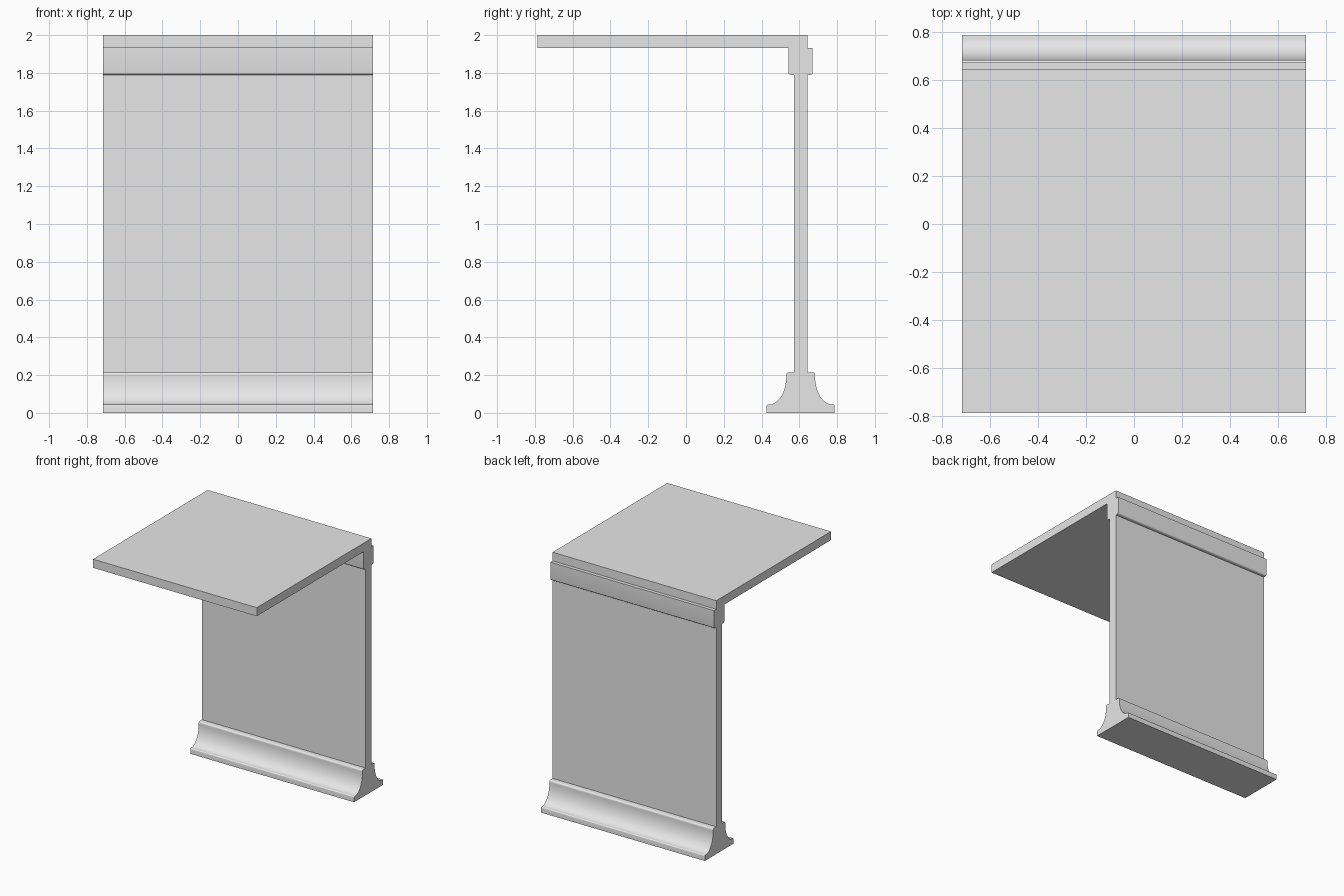
import bpy
import bmesh
from math import cos, sin, pi

if "Cube" in bpy.data.objects:
    bpy.data.objects.remove(bpy.data.objects["Cube"], do_unlink=True)

HALF_WIDTH = 0.715
CENTRE_Y = 0.607      # middle plane of the upright wall
WALL = 0.036          # half thicknesses measured from that plane
RAIL = 0.064
FOOT = 0.18
NECK = 0.076
SHELF_FRONT = -0.787

grey = bpy.data.materials.new("plain grey")
grey.use_nodes = True
colour = (0.8, 0.8, 0.8, 1)
grey.diffuse_color = colour
grey.node_tree.nodes["Principled BSDF"].inputs["Base Color"].default_value = colour


def arc(cy, cz, ry, rz, start, end, steps):
    """Points along an elliptical arc, angles in half turns."""
    angles = [pi * (start + (end - start) * i / steps) for i in range(steps + 1)]
    return [(cy + ry * cos(a), cz + rz * sin(a)) for a in angles]


def extrude_profile(name, profile):
    """Sweep a closed y-z outline across the full width."""
    bm = bmesh.new()
    face = bm.faces.new([bm.verts.new((-HALF_WIDTH, y, z)) for y, z in profile])
    swept = bmesh.ops.extrude_face_region(bm, geom=[face])
    moved = [v for v in swept["geom"] if isinstance(v, bmesh.types.BMVert)]
    bmesh.ops.translate(bm, verts=moved, vec=(2 * HALF_WIDTH, 0, 0))
    bmesh.ops.recalc_face_normals(bm, faces=bm.faces)
    mesh = bpy.data.meshes.new(name)
    bm.to_mesh(mesh)
    bm.free()
    mesh.materials.append(grey)
    obj = bpy.data.objects.new(name, mesh)
    bpy.context.collection.objects.link(obj)
    bpy.ops.object.select_all(action="DESELECT")
    obj.select_set(True)
    bpy.context.view_layer.objects.active = obj
    bpy.ops.object.shade_smooth_by_angle(angle=pi / 6)
    return obj


# Half section, bottom to top: foot plate, cove, neck, wall, rail
half = [(FOOT, 0)]
half += arc(FOOT - 0.008, 0.036, 0.008, 0.008, 0, 0.5, 4)
half += arc(FOOT - 0.012, 0.194, 0.092, 0.15, 1.5, 1, 16)
half += arc(NECK - 0.012, 0.203, 0.012, 0.012, 0, 0.5, 4)
half += [(WALL, 0.215), (WALL, 1.79)]
half += arc(RAIL - 0.012, 1.802, 0.012, 0.012, -0.5, 0, 4)
half += [(RAIL, 1.932)]

# Mirror the section and close it over the shelf
back = [(CENTRE_Y + y, z) for y, z in half]
front = [(CENTRE_Y - y, z) for y, z in reversed(half)]
shelf = [(CENTRE_Y + WALL, 1.932), (CENTRE_Y + WALL, 2),
         (SHELF_FRONT, 2), (SHELF_FRONT, 1.932)]
extrude_profile("wall_with_shelf_and_foot", back + shelf + front)
